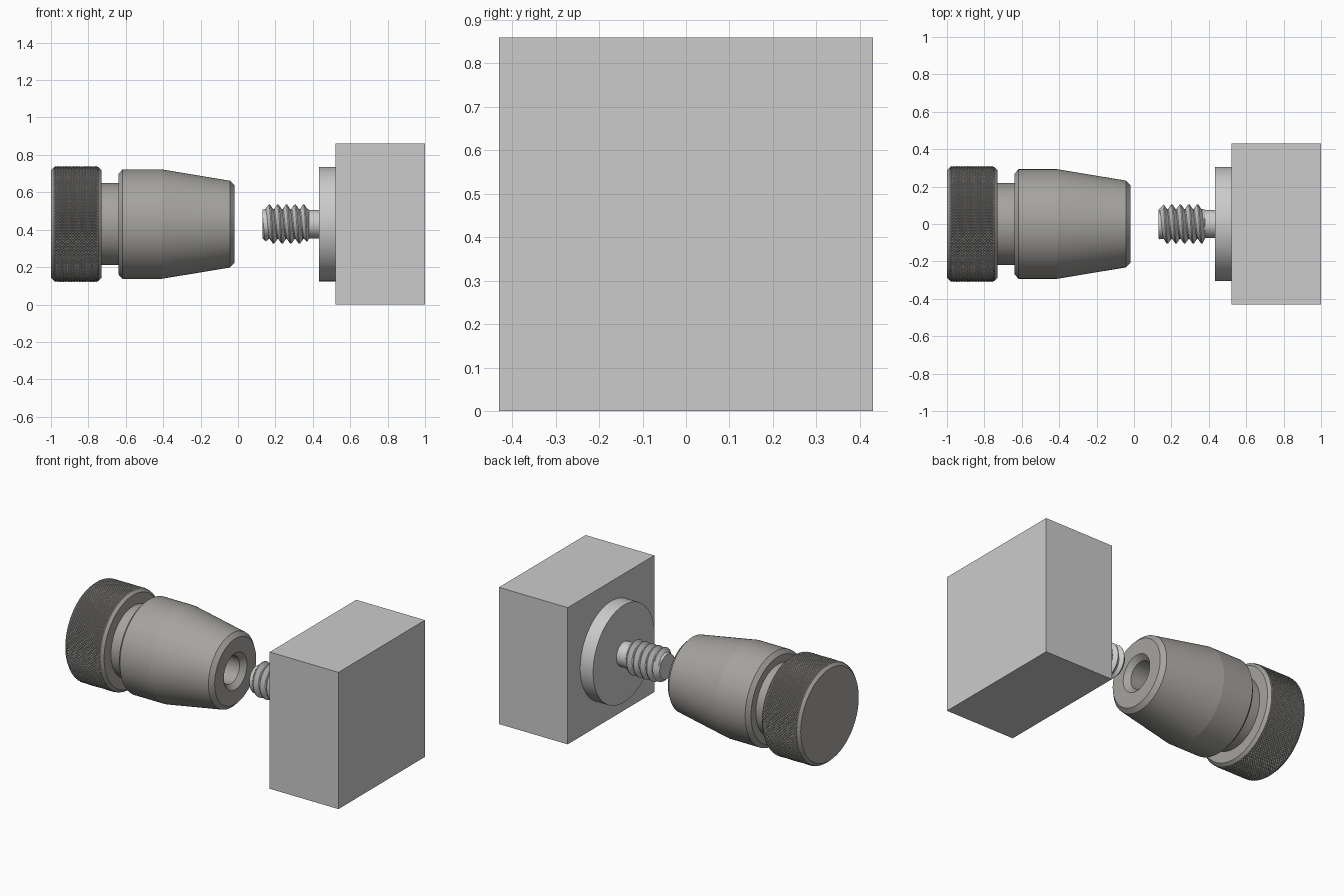
import bpy, bmesh, math

if "Cube" in bpy.data.objects:
    bpy.data.objects.remove(bpy.data.objects["Cube"])

AXIS_Z = 0.43
TAU = 2 * math.pi


def material(name, rgb):
    m = bpy.data.materials.new(name)
    m.use_nodes = True
    m.diffuse_color = (*rgb, 1)
    m.node_tree.nodes["Principled BSDF"].inputs["Base Color"].default_value = (*rgb, 1)
    return m


light_grey = material("light grey", (0.60, 0.60, 0.60))
warm_grey = material("warm grey", (0.38, 0.37, 0.35))


def finish(name, bm, mat, smooth=None):
    bmesh.ops.remove_doubles(bm, verts=bm.verts, dist=1e-5)
    bmesh.ops.recalc_face_normals(bm, faces=bm.faces)
    mesh = bpy.data.meshes.new(name)
    bm.to_mesh(mesh)
    bm.free()
    mesh.materials.append(mat)
    obj = bpy.data.objects.new(name, mesh)
    obj.location.z = AXIS_Z
    bpy.context.collection.objects.link(obj)
    if smooth:
        bpy.ops.object.select_all(action="DESELECT")
        obj.select_set(True)
        bpy.context.view_layer.objects.active = obj
        bpy.ops.object.shade_smooth_by_angle(angle=math.radians(smooth))
    return obj


def ring_point(bm, x, r, turn):
    return bm.verts.new((x, r * math.cos(TAU * turn), r * math.sin(TAU * turn)))


def lathe(name, profile, mat, segments=96):
    """Revolve (x, radius) points about the x axis; the ends are capped."""
    bm = bmesh.new()
    rings = [[ring_point(bm, x, r, i / segments) for i in range(segments)]
             for x, r in profile]
    for a, b in zip(rings, rings[1:]):
        for i in range(segments):
            j = (i + 1) % segments
            bm.faces.new((a[i], a[j], b[j], b[i]))
    bm.faces.new(rings[0])
    bm.faces.new(rings[-1])
    return finish(name, bm, mat, smooth=7)


def knurled_head(name, x0, x1, radius, mat, around=240, rows=32):
    """Cylinder covered in small pyramids, chamfered at both ends."""
    bm = bmesh.new()
    depth, chamfer = 0.006, 0.022
    flat = radius - chamfer
    rings = []
    for b in range(rows + 1):
        x = x0 + (x1 - x0) * b / rows
        limit = flat + min(x - x0, x1 - x)
        rings.append([ring_point(bm, x, min(limit, radius - depth * ((a + b) % 2)),
                                 a / around) for a in range(around)])
    for b in range(rows):
        for a in range(around):
            c = (a + 1) % around
            p, q, r, s = rings[b][a], rings[b][c], rings[b + 1][c], rings[b + 1][a]
            # split along the valley so each peak is a four-sided pyramid
            if (a + b) % 2:
                tris = (p, q, r), (p, r, s)
            else:
                tris = (p, q, s), (q, r, s)
            for t in tris:
                bm.faces.new(t)
    bm.faces.new(rings[0])
    bm.faces.new(rings[-1])
    return finish(name, bm, mat)


def screw_thread(name, x0, x1, mat, pitch=0.046, segments=64):
    """Right-handed helical thread with a chamfered tip at x0."""
    bm = bmesh.new()
    tooth = [(0.0, 0.08), (0.12, 0.08), (0.5, 0.105), (0.62, 0.105)]
    turns = math.ceil((x1 - x0) / pitch) + 1
    steps = [(t + u, r) for t in range(-1, turns) for u, r in tooth]

    def column(i):
        points = []
        for along, r in steps:
            x = min(max(x0 + pitch * (along + i / segments), x0), x1)
            limit = min(0.076 + (x - x0), 0.076 + 2 * (x1 - x))
            points.append(ring_point(bm, x, min(r, limit), i / segments))
        return points

    columns = [column(i) for i in range(segments + 1)]
    for a, b in zip(columns, columns[1:]):
        for k in range(len(steps) - 1):
            bm.faces.new((a[k], b[k], b[k + 1], a[k + 1]))
    bmesh.ops.remove_doubles(bm, verts=bm.verts, dist=1e-5)
    bmesh.ops.dissolve_degenerate(bm, dist=1e-5, edges=bm.edges)
    # flat ends
    for x in (x0, x1):
        bm.faces.new([ring_point(bm, x, 0.076, i / segments) for i in range(segments)])
    return finish(name, bm, mat, smooth=25)


# Wall block
bm = bmesh.new()
bmesh.ops.create_cube(bm, size=1)
for v in bm.verts:
    v.co = (0.761 + v.co.x * 0.478, v.co.y * 0.86, v.co.z * 0.86)
finish("wall_block", bm, light_grey)

# Mounting disc and screw
lathe("mounting_disc", [(0.432, 0.306), (0.522, 0.306)], light_grey)
lathe("screw_neck", [(0.37, 0.076), (0.432, 0.076)], light_grey)
screw_thread("screw_thread", 0.13, 0.38, light_grey)

# Knob: knurled head, neck and tapered body with a bore
knurled_head("knurled_head", -1.0, -0.73, 0.31, warm_grey)
lathe("knob_neck", [(-0.73, 0.22), (-0.64, 0.22)], warm_grey)
lathe("knob_body", [(-0.64, 0.268), (-0.617, 0.293), (-0.41, 0.293),
                    (-0.043, 0.232), (-0.018, 0.206), (-0.018, 0.115),
                    (-0.048, 0.085), (-0.36, 0.085)], warm_grey)
